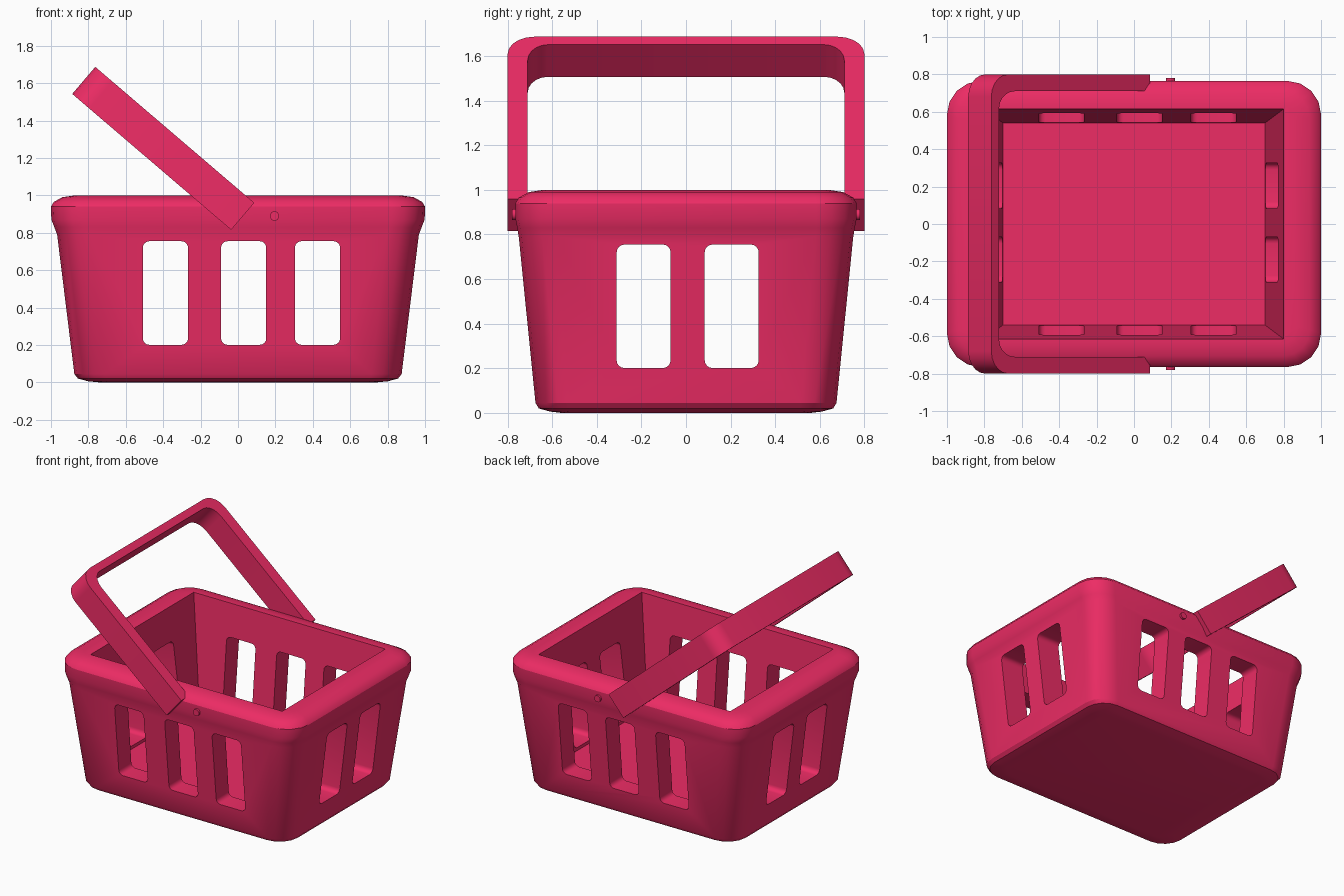
import bpy, bmesh
from math import pi, sin, cos
from mathutils import Vector

if "Cube" in bpy.data.objects:
    bpy.data.objects.remove(bpy.data.objects["Cube"])

mat = bpy.data.materials.new("pink_plastic")
mat.diffuse_color = (0.85, 0.025, 0.13, 1)
mat.use_nodes = True
mat.node_tree.nodes["Principled BSDF"].inputs["Base Color"].default_value = mat.diffuse_color


def corner_loop(hx, hy, rx, ry, seg=4):
    """Rounded rectangle outline, counter-clockwise."""
    pts = []
    for q, (sx, sy) in enumerate([(1, 1), (-1, 1), (-1, -1), (1, -1)]):
        for i in range(seg + 1):
            a = (q + i / seg) * pi / 2
            pts.append((sx * (hx - rx) + rx * cos(a), sy * (hy - ry) + ry * sin(a)))
    return pts


def loft(name, rings):
    """Solid skinned through matching rings of 3D points, capped at both ends."""
    bm = bmesh.new()
    loops = [[bm.verts.new(p) for p in r] for r in rings]
    n = len(loops[0])
    for a, b in zip(loops, loops[1:]):
        for i in range(n):
            j = (i + 1) % n
            bm.faces.new((a[i], a[j], b[j], b[i]))
    bm.faces.new(loops[0][::-1])
    bm.faces.new(loops[-1])
    bmesh.ops.recalc_face_normals(bm, faces=bm.faces)
    me = bpy.data.meshes.new(name)
    bm.to_mesh(me)
    bm.free()
    ob = bpy.data.objects.new(name, me)
    bpy.context.collection.objects.link(ob)
    me.materials.append(mat)
    return ob


def activate(ob):
    bpy.ops.object.select_all(action='DESELECT')
    ob.select_set(True)
    bpy.context.view_layer.objects.active = ob


def cut(ob, cutter):
    m = ob.modifiers.new("cut", 'BOOLEAN')
    m.operation, m.solver, m.object = 'DIFFERENCE', 'EXACT', cutter
    activate(ob)
    bpy.ops.object.modifier_apply(modifier=m.name)
    bpy.data.objects.remove(cutter)


def smooth(ob):
    activate(ob)
    bpy.ops.object.shade_smooth_by_angle(angle=pi / 6)


# Basket shell: (z, half x, half y, corner radius)
profile = [(0, .74, .56, .10), (.006, .80, .61, .13), (.02, .855, .66, .15),
           (.045, .875, .675, .16), (.79, .967, .75, .17), (.83, .982, .757, .17),
           (.87, .998, .765, .18), (.94, 1.0, .765, .18), (.965, .985, .75, .17),
           (.99, .94, .705, .14), (1.0, .87, .64, .09)]
basket = loft("basket", [[(x, y, z) for x, y in corner_loop(hx, hy, r, r)]
                         for z, hx, hy, r in profile])

# Tapered inside
rect = [(1, 1), (-1, 1), (-1, -1), (1, -1)]
k = 0.1 / 0.82
cut(basket, loft("inside_cutter", [[(sx * hx, sy * hy, z) for sx, sy in rect]
                                   for z, hx, hy in ((.18, .70, .54), (1.10, .812, .624))]))

# Slots through the long and short walls
slot = corner_loop(.121, .277, .035, .035)
for cx in (-.388, .03, .425):
    cut(basket, loft("slot_cutter", [[(cx + a, y, .478 + b) for a, b in slot] for y in (-1.2, 1.2)]))
for cy in (-.19, .205):
    cut(basket, loft("slot_cutter", [[(x, cy + a, .478 + b) for a, b in slot] for x in (-1.2, 1.2)]))
smooth(basket)

# Tilted handle: U outline in (y, u), extruded across its width
L, t, w, seg = 1.118, .055, .095, 5


def arch(hy, top, ry, ru):
    half = [(hy, 0)] + [(hy - ry + ry * cos(i / seg * pi / 2), top - ru + ru * sin(i / seg * pi / 2))
                        for i in range(seg + 1)]
    return half + [(-y, u) for y, u in reversed(half)]


base, U, V = Vector((.025, 0, .888)), Vector((-.76, 0, .65)), Vector((.65, 0, .76))
outer, inner = arch(.80, L, .12, .12), arch(.71, L - t, .09, .11)
bm = bmesh.new()
grid = [[bm.verts.new(base + U * u + V * s + Vector((0, y, 0))) for y, u in path]
        for path, s in ((outer, -w), (outer, w), (inner, w), (inner, -w))]
for c in range(4):
    a, b = grid[c], grid[(c + 1) % 4]
    for i in range(len(a) - 1):
        bm.faces.new((a[i], a[i + 1], b[i + 1], b[i]))
for e in (0, -1):
    bm.faces.new([g[e] for g in grid])
bmesh.ops.recalc_face_normals(bm, faces=bm.faces)
me = bpy.data.meshes.new("handle")
bm.to_mesh(me)
bm.free()
me.materials.append(mat)
handle = bpy.data.objects.new("handle", me)
bpy.context.collection.objects.link(handle)
smooth(handle)

# Hinge pins on both long sides
for side, name in ((-1, "front_pin"), (1, "back_pin")):
    bpy.ops.mesh.primitive_cylinder_add(vertices=16, radius=.025, depth=.08,
                                        location=(.195, side * .74, .89), rotation=(pi / 2, 0, 0))
    pin = bpy.context.object
    pin.name = name
    pin.data.materials.append(mat)
    smooth(pin)
